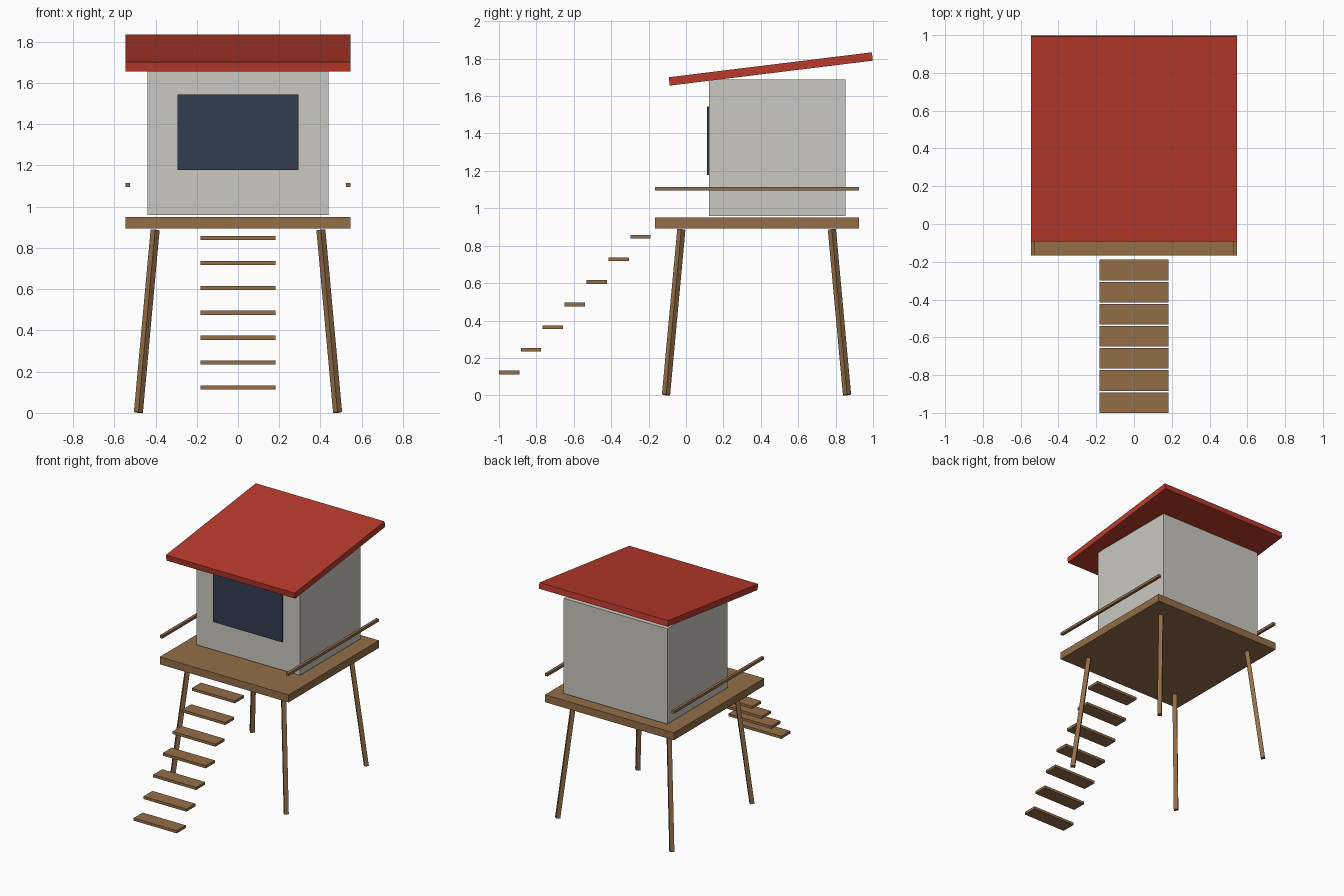
import bpy, bmesh, math
from mathutils import Vector, Matrix

if "Cube" in bpy.data.objects:
    bpy.data.objects.remove(bpy.data.objects["Cube"])


def material(name, rgb):
    """Flat colour given as sRGB 0-255, stored linear."""
    m = bpy.data.materials.new(name)
    lin = [((c / 255 + 0.055) / 1.055) ** 2.4 for c in rgb]
    m.diffuse_color = (*lin, 1)
    m.use_nodes = True
    m.node_tree.nodes["Principled BSDF"].inputs["Base Color"].default_value = m.diffuse_color
    return m


WOOD = material("brown wood", (148, 110, 72))
WALL = material("pale grey wall", (202, 200, 193))
ROOF = material("red roof", (184, 58, 44))
GLASS = material("dark blue window", (50, 61, 78))


def box(name, size, centre, mat, rot=Matrix.Identity(4)):
    """Box of the given size, turned about its own centre."""
    bm = bmesh.new()
    bmesh.ops.create_cube(bm, size=1, matrix=Matrix.Diagonal((*size, 1)))
    mesh = bpy.data.meshes.new(name)
    bm.to_mesh(mesh)
    bm.free()
    mesh.materials.append(mat)
    ob = bpy.data.objects.new(name, mesh)
    ob.matrix_world = Matrix.Translation(centre) @ rot
    bpy.context.collection.objects.link(ob)
    return ob


def span(name, lo, hi, mat):
    """Upright box between two opposite corners."""
    lo, hi = Vector(lo), Vector(hi)
    return box(name, hi - lo, (lo + hi) / 2, mat)


# Platform and cabin
span("deck", (-0.545, -0.167, 0.893), (0.545, 0.925, 0.95), WOOD)
span("cabin", (-0.438, 0.123, 0.96), (0.438, 0.852, 1.688), WALL)
span("window", (-0.293, 0.1135, 1.178), (0.293, 0.1232, 1.543), GLASS)

# Sloping roof, higher at the back
box("roof", (1.09, 1.094, 0.045), (0, 0.4535, 1.745), ROOF,
    Matrix.Rotation(math.radians(7), 4, 'X'))

# Side rails and splayed legs
for side, sx in (("left", -1), ("right", 1)):
    box(side + "_rail", (0.022, 1.092, 0.02), (sx * 0.534, 0.379, 1.105), WOOD)
    for end, y_foot, y_top in (("front", -0.107, -0.025), ("back", 0.861, 0.780)):
        foot = Vector((sx * 0.483, y_foot, 0.002))
        top = Vector((sx * 0.402, y_top, 0.887))
        axis = top - foot
        turn = axis.to_track_quat('Z', 'Y').to_matrix().to_4x4()
        box(f"{end}_{side}_leg", (0.031, 0.031, axis.length),
            (foot + top) / 2, WOOD, turn)

# Floating stair treads
for i in range(7):
    box(f"step_{i + 1}", (0.364, 0.109, 0.02),
        (0, -0.9455 + 0.117 * i, 0.1225 + 0.121 * i), WOOD)
